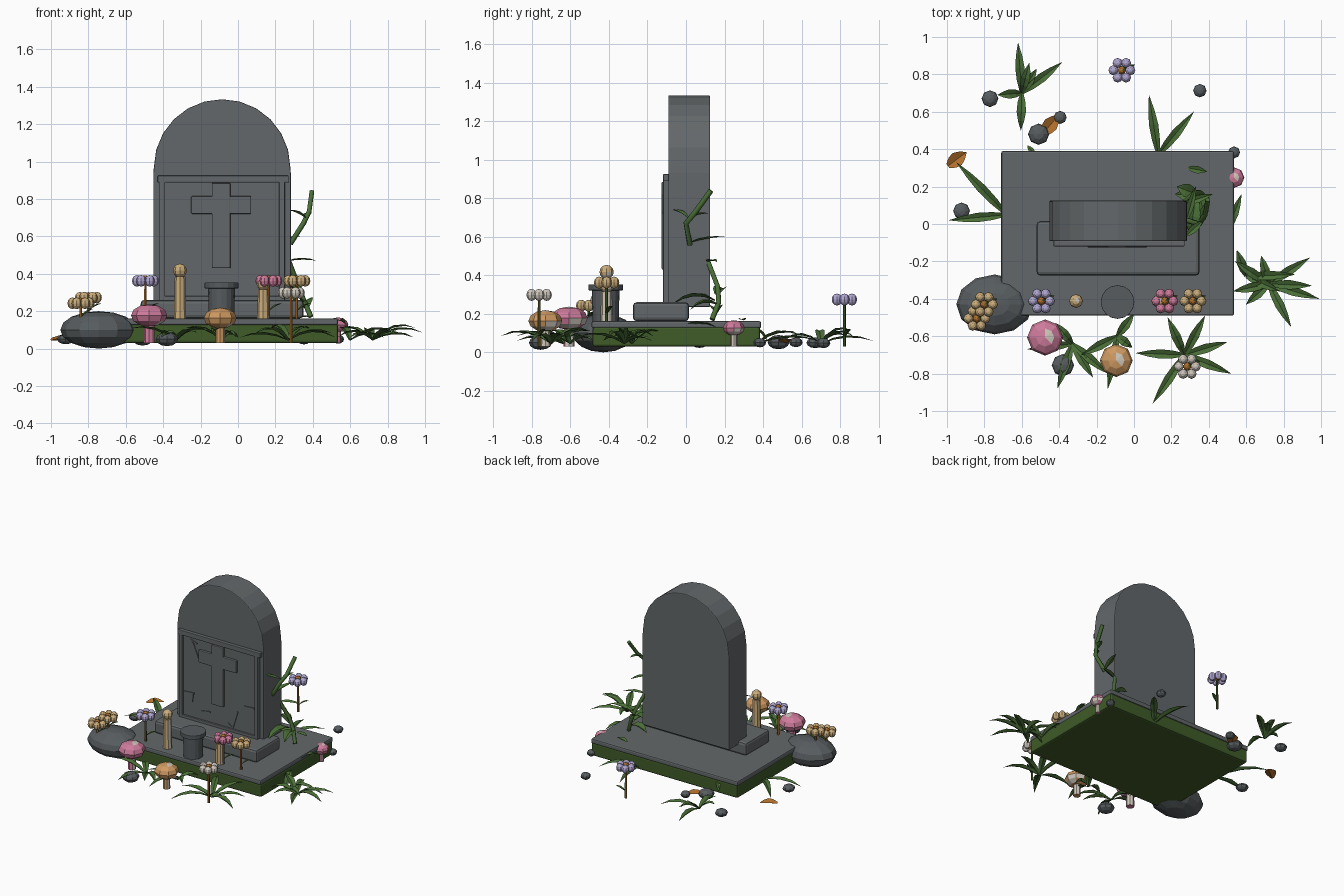
import bpy, bmesh, math
from mathutils import Vector

if "Cube" in bpy.data.objects:
    bpy.data.objects.remove(bpy.data.objects["Cube"])


def mat(name, c):
    m = bpy.data.materials.new(name)
    m.diffuse_color = (*c, 1)
    m.use_nodes = True
    m.node_tree.nodes["Principled BSDF"].inputs["Base Color"].default_value = m.diffuse_color
    return m


STONE = mat("grey stone", (0.125, 0.137, 0.143))
ROCK = mat("dark rock", (0.095, 0.107, 0.113))
MOSS = mat("moss green", (0.05, 0.105, 0.022))
LEAF = mat("leaf green", (0.068, 0.155, 0.038))
PINK = mat("pink", (0.62, 0.2, 0.33))
ORANGE = mat("soft orange", (0.62, 0.32, 0.12))
TAN = mat("tan", (0.6, 0.42, 0.2))
LILAC = mat("lilac", (0.44, 0.39, 0.64))
CREAM = mat("cream", (0.62, 0.57, 0.5))
BROWN = mat("dry leaf brown", (0.44, 0.16, 0.025))


def finish(name, bm, mats, bevel=0):
    bmesh.ops.recalc_face_normals(bm, faces=bm.faces)
    me = bpy.data.meshes.new(name)
    bm.to_mesh(me)
    bm.free()
    ob = bpy.data.objects.new(name, me)
    bpy.context.collection.objects.link(ob)
    for m in mats:
        me.materials.append(m)
    if bevel:
        b = ob.modifiers.new("bevel", "BEVEL")
        b.width, b.segments, b.limit_method = bevel, 2, "ANGLE"
    return ob


def box(name, lo, hi, m, bevel=0, tilt=0):
    lo, hi = Vector(lo), Vector(hi)
    bm = bmesh.new()
    bmesh.ops.create_cube(bm, size=1)
    bmesh.ops.scale(bm, vec=hi - lo, verts=bm.verts)
    ob = finish(name, bm, [m], bevel)
    ob.location = (lo + hi) / 2
    ob.rotation_euler.y = tilt
    return ob


def ball(bm, c, r, mi=0, seg=8, rings=6):
    n = len(bm.faces)
    v = bmesh.ops.create_uvsphere(bm, u_segments=seg, v_segments=rings, radius=1)["verts"]
    bmesh.ops.scale(bm, vec=r, verts=v)
    bmesh.ops.translate(bm, vec=c, verts=v)
    for f in list(bm.faces)[n:]:
        f.material_index = mi


def post(bm, x, y, z0, z1, r0, r1, mi=0, seg=8):
    n = len(bm.faces)
    v = bmesh.ops.create_cone(bm, cap_ends=True, segments=seg, radius1=r0, radius2=r1, depth=z1 - z0)["verts"]
    bmesh.ops.translate(bm, vec=(x, y, (z0 + z1) / 2), verts=v)
    for f in list(bm.faces)[n:]:
        f.material_index = mi


def blade(bm, a, b, arch, w, mi=0):
    """Pointed, folded leaf strip arching from a to b."""
    a, b = Vector(a), Vector(b)
    d = b - a
    side = Vector((-d.y, d.x, 0))
    side = side.normalized() if side.length > 1e-4 else Vector((1, 0, 0))
    rows = []
    for t, k in ((0, .35), (.25, .85), (.5, 1), (.75, .65), (1, .02)):
        p = a + d * t + Vector((0, 0, arch * 4 * t * (1 - t)))
        s = side * w * k / 2
        up = Vector((0, 0, .12 * w * k))
        rows.append([bm.verts.new(q) for q in (p - s + up, p - up, p + s + up)])
    for r, q in zip(rows, rows[1:]):
        for i in (0, 1):
            bm.faces.new((r[i], r[i + 1], q[i + 1], q[i])).material_index = mi


# --- slab, plinth and headstone
box("mossy_slab", (-.705, -.485, .03), (.535, .385, .132), MOSS, .012)
box("slab_top", (-.71, -.49, .125), (.535, .39, .162), STONE, .01)
box("plinth", (-.52, -.275, .162), (.35, .015, .26), STONE, .018)

bm = bmesh.new()
pts = [(-.453, .235), (.283, .235), (.283, .93)]
pts += [(-.085 + .365 * math.cos(math.pi * i / 12), .968 + .365 * math.sin(math.pi * i / 12)) for i in range(13)]
pts += [(-.453, .93)]
f = bm.faces.new([bm.verts.new((x, -.092, z)) for x, z in pts])
v = [e for e in bmesh.ops.extrude_face_region(bm, geom=[f])["geom"] if isinstance(e, bmesh.types.BMVert)]
bmesh.ops.translate(bm, vec=(0, .217, 0), verts=v)
finish("headstone", bm, [STONE], .006)

# front panel with raised frame, cross and cracks
box("front_panel", (-.42, -.106, .25), (.25, -.09, .9), STONE)
for n, x0, x1, z0, z1 in (("left", -.42, -.39, .25, .9), ("right", .22, .25, .25, .9),
                          ("top", -.43, .27, .888, .925), ("bottom", -.42, .25, .25, .28)):
    box("frame_" + n, (x0, -.119, z0), (x1, -.09, z1), STONE, .004)
box("cross_upright", (-.14, -.126, .43), (-.04, -.1, .885), STONE, .005)
box("cross_arm", (-.25, -.125, .72), (.07, -.1, .815), STONE, .005)
for x, z, l, t in ((-.28, .785, .15, -.4), (-.3, .86, .06, -1.3), (-.34, .46, .09, 1.5), (-.31, .43, .07, .1),
                   (.05, .35, .15, .3), (.02, .29, .08, -.9), (-.2, .35, .08, 1.4), (.17, .48, .09, 1.5)):
    box("crack", (x - .005, -.112, z - l / 2), (x + .005, -.104, z + l / 2), STONE, 0, t)

# --- urn and candles
bm = bmesh.new()
post(bm, -.088, -.417, .16, .325, .068, .072, 0, 16)
post(bm, -.088, -.417, .322, .353, .09, .09, 0, 16)
finish("urn", bm, [ROCK], .003)
for x, top in ((-.31, .385), (.135, .315)):
    bm = bmesh.new()
    post(bm, x, -.412, .16, top, .033, .028)
    ball(bm, (x, -.412, top + .032), (.037, .037, .037), 1)
    finish("candle", bm, [CREAM, TAN])

# --- mushrooms
for x, y, z, r, h, m in ((-.475, -.607, .177, .097, .06, PINK), (-.095, -.73, .163, .088, .056, ORANGE),
                         (.535, .248, .127, .055, .04, PINK)):
    bm = bmesh.new()
    post(bm, x, y, .03, z, r * .3, r * .27)
    ball(bm, (x, y, z), (r, r, h), 1)
    finish("mushroom", bm, [CREAM, m])

# --- flowers
for x, y, z0, z, m in ((-.495, -.412, .15, .362, LILAC), (.165, -.412, .15, .362, PINK), (.315, -.412, .15, .362, TAN),
                       (.285, -.762, .03, .298, CREAM), (-.8, -.43, .15, .272, TAN), (-.84, -.505, .12, .242, TAN),
                       (-.065, .822, .03, .274, LILAC)):
    bm = bmesh.new()
    post(bm, x, y, z0, z, .008, .007, 0, 6)
    ball(bm, (x, y, z + .006), (.022, .022, .024), 1)
    for i in range(6):
        a = i * math.pi / 3
        ball(bm, (x + .045 * math.cos(a), y + .045 * math.sin(a), z), (.027, .027, .031), 2)
    blade(bm, (x, y, z0 + .05), (x + .07, y + .03, z0 + .09), .01, .03)
    finish("flower", bm, [MOSS, BROWN, m])

# --- rocks
for x, y, z, rx, ry, rz in ((-.745, -.43, .1, .205, .16, .1), (-.77, .67, .05, .045, .045, .028),
                            (-.51, .48, .053, .057, .057, .037), (-.395, .57, .052, .035, .035, .025),
                            (.352, .713, .048, .036, .036, .026), (.535, .383, .05, .032, .032, .024),
                            (-.922, .07, .05, .045, .045, .027), (-.38, -.755, .05, .06, .06, .037)):
    bm = bmesh.new()
    big = rx > .1
    ball(bm, (x, y, z), (rx, ry, rz), 0, 12 if big else 8, 8 if big else 6)
    finish("rock", bm, [ROCK])

# --- grass clumps: centre, then blade tips
clumps = [
    ((-.6, .7), [(-.62, .97), (-.385, .865), (-.73, .69), (-.605, .5), (-.52, .83), (-.56, .86)]),
    ((.13, .37), [(.08, .69), (.32, .6)]),
    ((.72, -.32), [(.94, -.18), (.99, -.4), (.54, -.2), (.53, -.36), (.84, -.55), (.95, -.33), (.6, -.43), (.68, -.17)]),
    ((.6, -.28), [(.78, -.36), (.86, -.27), (.55, -.14)]),
    ((.27, -.7), [(.01, -.69), (.1, -.96), (.38, -.49), (.52, -.8), (.5, -.63), (.18, -.5)]),
    ((-.68, .05), [(-.99, .02), (-.95, .33)]),
    ((-.33, -.64), [(-.41, -.88), (-.14, -.8), (-.57, -.67), (-.42, -.53), (-.22, -.82)]),
    ((-.09, -.6), [(-.0, -.48), (-.14, -.88), (-.28, -.7), (-.01, -.66)]),
]
for (cx, cy), tips in clumps:
    bm = bmesh.new()
    for i, (x, y) in enumerate(tips):
        blade(bm, (cx, cy, .045), (x, y, .06 + .025 * (i % 3)), .03 + .012 * (i % 2), .05)
    finish("grass_clump", bm, [LEAF])
bm = bmesh.new()
blade(bm, (.5, -.04, .12), (.575, .16, .13), .03, .045)
blade(bm, (.29, .3, .168), (.39, .28, .17), .005, .04)
blade(bm, (-.53, .37, .12), (-.57, .42, .06), .01, .03)
finish("stray_blades", bm, [LEAF])

# --- dry leaves
bm = bmesh.new()
blade(bm, (-.995, .31, .045), (-.895, .385, .05), .008, .08)
blade(bm, (-.49, .48, .05), (-.4, .585, .055), .01, .08)
finish("dry_leaves", bm, [BROWN])

# --- climbing vine on the right side
for path in ([(.39, .135, .17), (.35, .17, .26), (.32, .165, .34), (.27, .115, .47)],
             [(.28, .02, .56), (.35, .0, .67), (.38, .05, .73), (.395, .13, .84)]):
    cu = bpy.data.curves.new("vine", "CURVE")
    cu.dimensions = "3D"
    cu.bevel_depth, cu.bevel_resolution, cu.use_fill_caps = .014, 1, True
    sp = cu.splines.new("POLY")
    sp.points.add(len(path) - 1)
    for p, c in zip(sp.points, path):
        p.co = (*c, 1)
    cu.materials.append(LEAF)
    bpy.context.collection.objects.link(bpy.data.objects.new("vine", cu))
bm = bmesh.new()
for a, b, h in (((.27, .11, .47), (.42, .16, .47), .01), ((.28, .02, .57), (.33, .2, .6), .01),
                ((.36, .01, .7), (.27, -.07, .74), .01), ((.36, .02, .7), (.39, .12, .72), .01),
                ((.33, .16, .3), (.23, .2, .33), .02), ((.33, .15, .27), (.3, -.07, .25), .04),
                ((.35, .16, .25), (.38, .02, .22), .03), ((.36, .15, .22), (.22, .16, .2), .03)):
    blade(bm, a, b, h, .075 if a[2] < .4 else .04)
finish("vine_leaves", bm, [LEAF])
